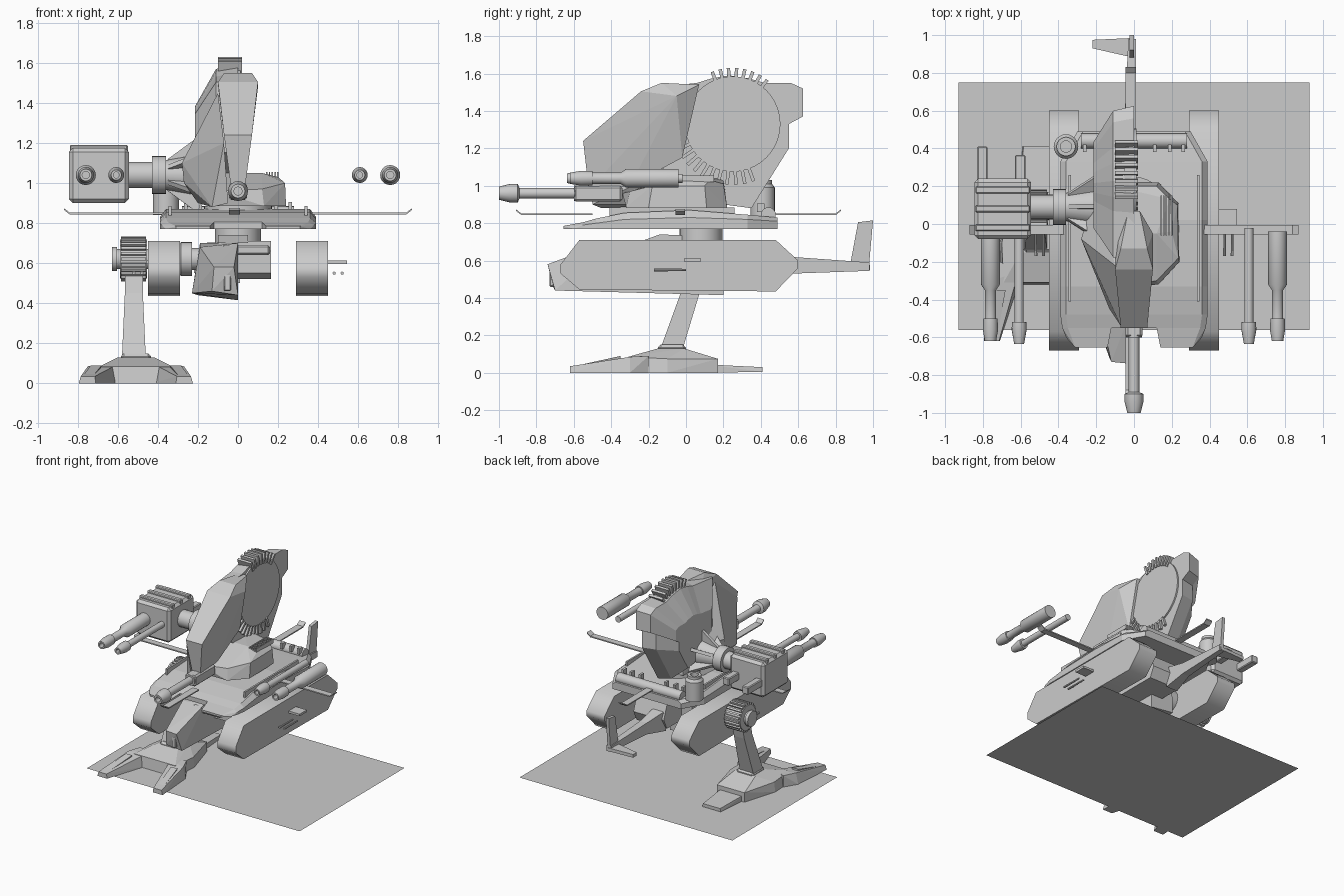
import bpy, bmesh, math
from mathutils import Vector, Matrix


def finish(name, bm, smooth=None):
    bmesh.ops.recalc_face_normals(bm, faces=bm.faces)
    me = bpy.data.meshes.new(name)
    bm.to_mesh(me)
    bm.free()
    ob = bpy.data.objects.new(name, me)
    bpy.context.collection.objects.link(ob)
    if smooth:
        bpy.ops.object.select_all(action='DESELECT')
        ob.select_set(True)
        bpy.context.view_layer.objects.active = ob
        bpy.ops.object.shade_smooth_by_angle(angle=math.radians(smooth))
    return ob


def loft(name, rings, smooth=None):
    bm = bmesh.new()
    vs = [[bm.verts.new(p) for p in r] for r in rings]
    n = len(rings[0])
    for a, b in zip(vs, vs[1:]):
        for i in range(n):
            bm.faces.new((a[i], a[(i + 1) % n], b[(i + 1) % n], b[i]))
    bm.faces.new(vs[0])
    bm.faces.new(vs[-1])
    return finish(name, bm, smooth)


def hull(name, pts):
    bm = bmesh.new()
    for p in pts:
        bm.verts.new(p)
    r = bmesh.ops.convex_hull(bm, input=bm.verts)
    bmesh.ops.delete(bm, geom=[v for v in bm.verts if not v.link_faces], context='VERTS')
    bmesh.ops.dissolve_limit(bm, angle_limit=0.02, verts=bm.verts, edges=bm.edges)
    return finish(name, bm)


def side_prism(name, prof, x0, x1, smooth=None):
    return loft(name, [[(x, y, z) for y, z in prof] for x in (x0, x1)], smooth)


def box(name, x, y, z, bevel=0, rot=None):
    bm = bmesh.new()
    bmesh.ops.create_cube(bm, size=1)
    m = Matrix.Diagonal((x[1] - x[0], y[1] - y[0], z[1] - z[0], 1))
    bm.transform(m)
    if bevel:
        bmesh.ops.bevel(bm, geom=bm.edges[:], offset=bevel, segments=1, affect='EDGES')
    if rot:
        bm.transform(Matrix.Rotation(rot, 4, 'X'))
    bm.transform(Matrix.Translation((sum(x) / 2, sum(y) / 2, sum(z) / 2)))
    return finish(name, bm)


def turned(name, axis, a, b, steps, n=24):
    """Stepped cylinder along an axis; a, b are the two other coordinates."""
    rings = []
    for t, r in steps:
        ring = []
        for i in range(n):
            u, v = a + r * math.cos(math.tau * i / n), b + r * math.sin(math.tau * i / n)
            ring.append({'x': (t, u, v), 'y': (u, t, v), 'z': (u, v, t)}[axis])
        rings.append(ring)
    return loft(name, rings, 35)


# ground plane
bm = bmesh.new()
bm.faces.new([bm.verts.new(p) for p in ((-.93, -.56, 0), (.93, -.56, 0), (.93, .75, 0), (-.93, .75, 0))])
finish("ground_plane", bm)

# deck with tapered rim and two front tips
rings = []
for y, w, zs, zt in ((-.55, .38, .79, .805), (-.48, .39, .80, .825), (-.33, .39, .82, .855),
                     (.02, .39, .83, .87), (.33, .39, .82, .845), (.49, .30, .81, .83)):
    rings.append([(-w, y, .77), (-w, y, zs), (-w + .03, y, zt), (w - .03, y, zt), (w, y, zs), (w, y, .77)])
loft("deck", rings)
for s, side in ((-1, "left"), (1, "right")):
    hull(side + "_deck_tip", [(s * x, y, z) for x, y, z in (
        (.12, -.55, .77), (.38, -.55, .77), (.12, -.55, .805), (.35, -.55, .805), (.38, -.55, .79),
        (.14, -.655, .77), (.31, -.655, .77), (.14, -.655, .785), (.31, -.655, .785), (.36, -.6, .77))])
    # pods below the deck
    side_prism(side + "_pod", [(-.67, .58), (-.57, .71), (.48, .71), (.6, .60), (.6, .56), (.48, .435),
                               (-.57, .445), (-.67, .53)], s * .29, s * .45, 58)
    box(side + "_pod_step", sorted((s * .43, s * .545)), (-.01, .08), (.595, .612))
    for x in (.48, .52):
        turned(side + "_pod_probe", 'y', s * x, .55, [(-.17, .008), (.0, .006)], 8)
    # thin rail, cross arm with upturned end
    box(side + "_deck_rail", (s * .34 - .007, s * .34 + .007), (-.41, .26), (.83, .885))
    loft(side + "_cross_arm", [[(s * x, y, z + d) for y, d in ((-.055, 0), (-.005, 0), (-.005, .009), (-.055, .009))]
                               for x, z in ((.3, .843), (.84, .843), (.87, .866))])
for name, y0, y1, y2 in (("front", -.5, -.88, -.91), ("rear", .4, .80, .83)):
    loft(name + "_cross_arm", [[(x, y, z + d) for x, d in ((-.045, 0), (.01, 0), (.01, .009), (-.045, .009))]
                               for y, z in ((y0, .843), (y1, .843), (y2, .866))])

# rear roll bar with pegs
turned("rear_roll_bar", 'x', .44, .845, [(-.28, .04), (.28, .04)], 16)
for x in (-.26, -.19, -.11, .11, .19, .26):
    box("roll_bar_peg", (x - .009, x + .009), (.38, .42), (.86, .905))
turned("rear_canister", 'z', -.36, .41, [(.84, .065), (.99, .065), (1.01, .05), (1.03, .05), (1.03, .03), (1.0, .03)])

# neck and lower hull
turned("neck", 'z', 0, .08, [(.62, .115), (.78, .115)])
turned("turret_ring", 'z', 0, .08, [(.85, .17), (.885, .17)], 32)
hull("lower_hull", [(x, y, z) for x in (-.1, .165) for y, z in
                    ((-.3, .55), (-.3, .66), (-.22, .71), (.38, .71), (.42, .6), (.38, .52), (-.24, .52))])
hull("cockpit", [(-.12, -.73, .58), (-.02, -.74, .58), (-.13, -.71, .46), (0, -.7, .44), (-.23, -.42, .45),
                 (-.19, -.42, .68), (0, -.42, .70), (0, .2, .415), (-.2, .2, .44), (0, .2, .71), (-.19, .2, .70)])
hull("neck_fairing", [(x, y, z) for x in (-.1, .05) for y, z in ((-.25, .7), (-.14, .74), (-.02, .735), (0, .7))])
box("cockpit_sensor", (-.07, -.035), (-.73, -.60), (.46, .55), .006)
box("cockpit_brow", (-.08, .16), (-.45, -.3), (.64, .69), .01)

# upper turret block with grille
hull("turret_block", [(x, y, .885) for x, y in ((-.13, .22), (.13, .22), (.235, .11), (.24, -.2), (.13, -.32), (-.1, -.32))]
     + [(-.1, -.34, .96), (.12, -.3, .97), (.235, -.18, 1.0), (.23, .1, 1.0), (.12, .2, 1.01),
        (.12, -.05, 1.05), (.2, -.04, 1.03), (.19, .13, 1.03), (-.1, .2, 1.04), (-.1, -.05, 1.05)])
for i in range(5):
    x = .14 + i * .014
    box("vent_slat", (x, x + .007), (-.06, .15), (1.02, 1.055))

# dorsal shell: left half lofted outward from the centre plane
prof = [(-.2, 1.52), (.06, 1.55), (.14, 1.575), (.23, 1.59), (.33, 1.575), (.42, 1.55), (.56, 1.55), (.625, 1.52),
        (.625, 1.37), (.55, 1.33), (.55, 1.2), (.35, .88), (.2, .9), (0, 1.0), (-.2, 1.15)]
loft("dorsal_shell", [[(x, .2 + (y - .2) * k, c + (z - c) * k) for y, z in prof]
                      for x, k, c in ((0, 1, 1.25), (-.11, .94, 1.25), (-.215, .55, 1.13))])
turned("shell_disc", 'x', .25, 1.33, [(-.05, .255), (.012, .255)], 40)
for i in list(range(11)) + list(range(-18, -10)):
    a = math.radians(205 + i * 8.5)
    c = (.25 + .285 * math.cos(a), 1.33 + .285 * math.sin(a))
    if i < 0:
        c = (.25 + .26 * math.cos(a), 1.33 + .26 * math.sin(a))
    box("disc_rib", (-.1, .02), (c[0] - .04, c[0] + .04), (c[1] - .009, c[1] + .009), rot=a)

# front hood and left cheek plates
hull("front_hood", [(s * x, y, z) for s in (-1, 1) for x, y, z in (
    (.1, -.24, 1.505), (.07, -.13, 1.55), (.03, .07, 1.54), (.07, -.55, 1.24), (.035, -.52, .98),
    (.03, -.02, 1.15), (.1, -.05, 1.48), (.03, -.3, 1.0))])
hull("left_cheek", [(-.1, -.22, 1.45), (-.07, -.54, 1.2), (-.23, -.14, 1.17), (-.28, -.08, 1.1), (-.27, -.08, 1.0),
                    (-.13, -.45, .88), (-.2, -.05, .9), (-.1, .15, 1.2), (-.2, .2, 1.1), (-.05, -.5, .9)])

# chin gun
box("chin_gun_breech", (-.045, .045), (-.6, -.34), (.915, 1.0), .012)
turned("chin_gun", 'y', 0, .96, [(-.4, .042), (-.6, .042), (-.6, .028), (-.89, .028), (-.9, .05),
                                 (-.94, .05), (-1.0, .035), (-1.0, .02), (-.96, .02)], 16)

# side guns, with the weapon box on the left only
for s, side in ((-1, "left"), (1, "right")):
    turned(side + "_heavy_gun", 'y', s * .76, 1.04, [(-.04, .05), (-.32, .05), (-.35, .03), (-.5, .03), (-.5, .038),
                                                    (-.56, .04), (-.62, .03), (-.62, .018), (-.58, .018)], 20)
    turned(side + "_light_gun", 'y', s * .608, 1.04, [(-.02, .024), (-.52, .024), (-.52, .038), (-.56, .04),
                                                     (-.635, .026), (-.635, .015), (-.6, .015)], 16)
box("weapon_box", (-.845, -.545), (-.08, .24), (.9, 1.175), .02)
for y in (-.02, .08, .18):
    box("weapon_box_ridge", (-.84, -.55), (y - .018, y + .018), (1.15, 1.19), .006)
box("weapon_rear_stub_a", (-.83, -.775), (.22, .41), (.99, 1.05), .006)
box("weapon_rear_stub_b", (-.63, -.575), (.22, .365), (.99, 1.05), .006)

# shoulder joint with fan fins
turned("shoulder_joint", 'x', .09, 1.04, [(-.56, .065), (-.43, .065), (-.43, .095), (-.36, .095), (-.36, .075), (-.16, .11)])
for i in range(6):
    a = math.tau * i / 6 + .5
    u, v = math.cos(a), math.sin(a)
    hull("shoulder_fin", [(x, .09 + r * u + d * v, 1.04 + r * v - d * u) for d in (-.012, .012)
                          for x, r in ((-.35, .05), (-.35, .08), (-.2, .19), (-.17, .08))])

# tail boom, fin and stabiliser
loft("tail_boom", [[(x, y, z) for x, z in ((a, z0), (.01, z0), (.01, z1), (a, z1))]
                   for y, a, z0, z1 in ((.38, -.09, .50, .66), (.56, -.05, .53, .62), (.98, -.03, .545, .59))])
side_prism("tail_fin", [(.88, .59), (.92, .805), (1.0, .815), (.98, .59)], -.025, 0)
hull("tail_stabiliser", [(x, y, z) for z in (.55, .575) for x, y in
                         ((0, .88), (0, .985), (-.07, .92), (-.22, .975), (-.22, .93))])

# left hip, ribbed drum and shin
turned("hip_axle", 'x', .07, .62, [(-.63, .035), (-.63, .06), (-.605, .06), (-.605, .05), (-.3, .05), (-.3, .06),
                                   (-.285, .085), (-.23, .085), (-.23, .055), (-.1, .055)])
turned("hip_drum", 'x', .07, .62, [(-.59, .097), (-.455, .097)])
for i in range(24):
    a = math.tau * i / 24
    y, z = .07 + .1 * math.cos(a), .62 + .1 * math.sin(a)
    box("hip_rib", (-.585, -.46), (y - .012, y + .012), (z - .007, z + .007), rot=a)
loft("shin", [[(-.52 + sx * w, y + sy * d, z) for sx, sy in ((-1, -1), (1, -1), (1, 1), (-1, 1))]
              for w, y, d, z in ((.06, -.08, .06, .12), (.045, .03, .05, .45), (.045, .06, .05, .58))])

# foot: body, two splayed front toes and a heel
c = -.51
hull("foot_body", [(c + s * x, y, z) for s in (-1, 1) for x, y, z in (
    (.19, -.32, 0), (.2, -.1, 0), (.12, .17, 0), (.18, -.31, .085), (.19, -.1, .075), (.12, .17, .075),
    (.09, -.15, .13), (.09, -.01, .13))])
for s in (-1, 1):
    hull("front_toe", [(c + s * x, y, z) for x, y, z in (
        (.08, -.25, 0), (.2, -.2, 0), (.26, -.3, 0), (.285, -.62, 0), (.2, -.62, 0),
        (.1, -.25, .09), (.2, -.2, .09), (.24, -.3, .085), (.275, -.62, .035), (.205, -.62, .035))])
    hull("toe_pad", [(c + s * x, y, z) for x, y, z in (
        (.215, -.6, .035), (.265, -.6, .035), (.225, -.35, .09), (.17, -.35, .09), (.22, -.5, 0), (.2, -.35, 0))])
hull("foot_heel", [(c + s * x, y, z) for s in (-1, 1) for x, y, z in (
    (.1, .1, 0), (.08, .41, .005), (.1, .1, .045), (.075, .41, .03))])
box("ankle_block", (-.585, -.435), (-.15, .0), (.1, .15), .015)
